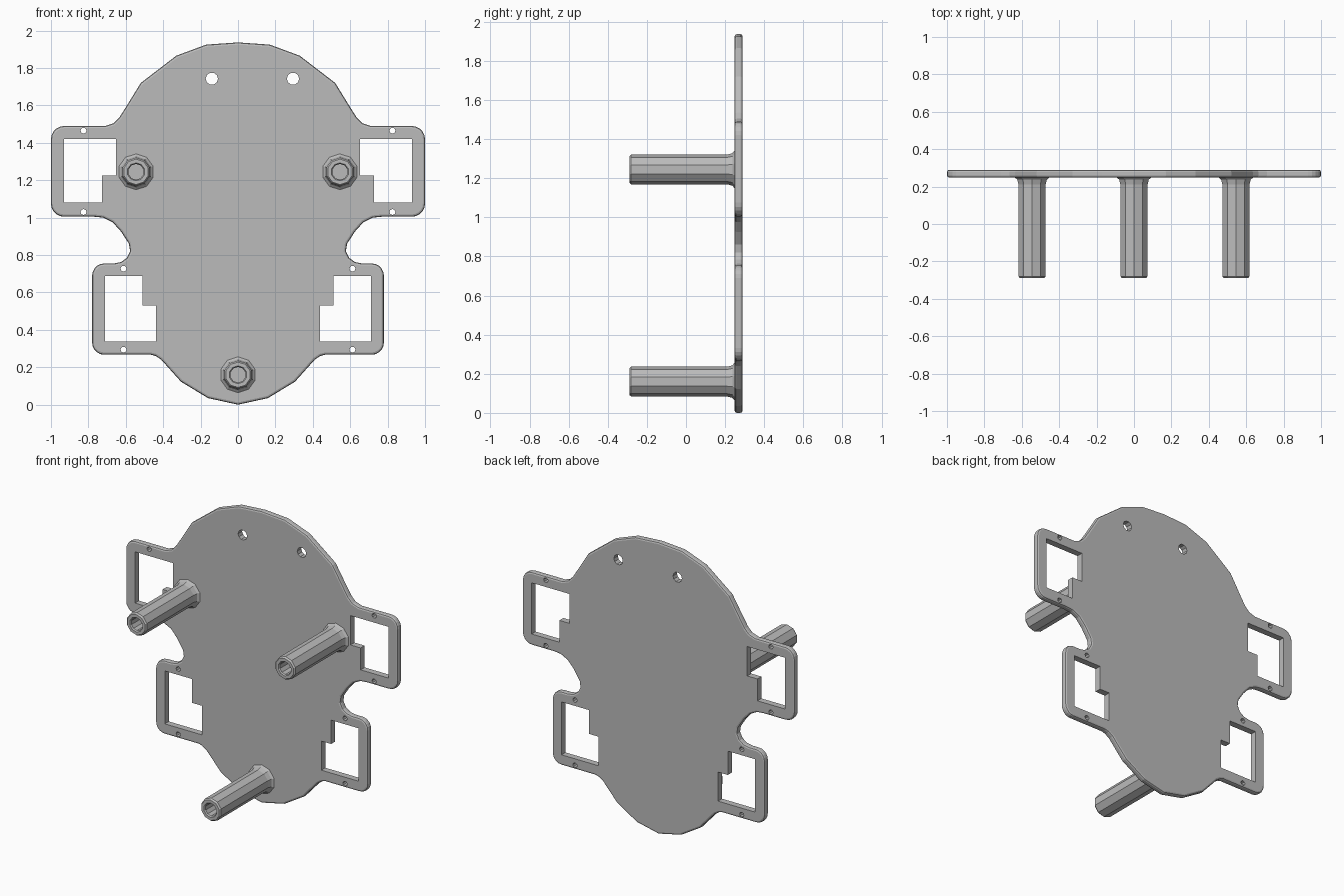
import bpy, bmesh, math

cube = bpy.data.objects.get("Cube")
if cube:
    bpy.data.objects.remove(cube, do_unlink=True)

grey = bpy.data.materials.new("plain grey")
grey.use_nodes = True
colour = (0.5, 0.5, 0.5, 1)
grey.diffuse_color = colour
grey.node_tree.nodes["Principled BSDF"].inputs["Base Color"].default_value = colour

FRONT, BACK = 0.248, 0.29


def finish(name, bm):
    bmesh.ops.recalc_face_normals(bm, faces=bm.faces)
    mesh = bpy.data.meshes.new(name)
    bm.to_mesh(mesh)
    bm.free()
    mesh.materials.append(grey)
    ob = bpy.data.objects.new(name, mesh)
    bpy.context.collection.objects.link(ob)
    return ob


def prism(bm, points, y0, y1):
    """Extrude an x-z outline from y0 to y1."""
    face = bm.faces.new([bm.verts.new((x, y0, z)) for x, z in points])
    new = bmesh.ops.extrude_face_region(bm, geom=[face])["geom"]
    bmesh.ops.translate(bm, vec=(0, y1 - y0, 0),
                        verts=[v for v in new if isinstance(v, bmesh.types.BMVert)])


def arc(cx, cz, r, start, end, steps):
    angles = [math.radians(start + (end - start) * i / steps) for i in range(steps + 1)]
    return [(cx + r * math.cos(a), cz + r * math.sin(a)) for a in angles]


# Plate outline: left half from top to bottom, then mirrored
half = [(0.17, 1.925), (0.33, 1.866), (0.52, 1.72), (0.6, 1.59), (0.635, 1.535),
        (0.665, 1.505), (0.71, 1.49)]
half += arc(0.93, 1.42, 0.07, 90, 0, 5) + arc(0.93, 1.075, 0.07, 0, -90, 5)
half += [(0.77, 1.005), (0.72, 1.0), (0.67, 0.975), (0.625, 0.925), (0.583, 0.86),
         (0.577, 0.82), (0.594, 0.785), (0.625, 0.763), (0.663, 0.755)]
half += arc(0.715, 0.69, 0.065, 90, 0, 5) + arc(0.715, 0.332, 0.065, 0, -90, 5)
half += [(0.465, 0.267), (0.44, 0.26), (0.41, 0.24), (0.305, 0.123), (0.16, 0.035)]
outline = [(0, 1.937)] + half + [(0, 0)] + [(-x, z) for x, z in reversed(half)]

bm = bmesh.new()
prism(bm, outline, FRONT, BACK)
plate = finish("mounting_plate", bm)
bevel = plate.modifiers.new("rounded rim", 'BEVEL')
bevel.width = 0.012
bevel.segments = 2
bevel.angle_limit = math.radians(60)

# Stepped motor windows, screw holes and cable holes
upper = [(0.652, 1.42), (0.93, 1.42), (0.93, 1.08), (0.727, 1.08), (0.727, 1.225), (0.652, 1.225)]
lower = [(0.51, 0.688), (0.711, 0.688), (0.711, 0.337), (0.438, 0.337), (0.438, 0.53), (0.51, 0.53)]
screws = [(0.826, 1.465), (0.826, 1.03), (0.612, 0.727), (0.612, 0.294)]
holes = [arc(x, 1.743, 0.033, 0, 324, 9) for x in (-0.14, 0.294)]
for side in (1, -1):
    for shape in [upper, lower] + [arc(x, z, 0.016, 0, 315, 7) for x, z in screws]:
        holes.append([(side * x, z) for x, z in shape])
bm = bmesh.new()
for shape in holes:
    prism(bm, shape, FRONT - 0.1, BACK + 0.1)
cutter = finish("hole_cutter", bm)
cutter.hide_render = True
cut = plate.modifiers.new("holes", 'BOOLEAN')
cut.object = cutter
cut.solver = 'EXACT'
bpy.context.view_layer.objects.active = plate
for name in [m.name for m in plate.modifiers]:
    bpy.ops.object.modifier_apply(modifier=name)
bpy.data.objects.remove(cutter, do_unlink=True)

# Ten-sided hollow standoffs with flared feet: (radius, y)
profile = [(0.096, 0.26), (0.096, FRONT), (0.083, 0.237), (0.076, 0.21), (0.076, -0.28),
           (0.068, -0.29), (0.048, -0.29), (0.042, -0.282), (0.042, 0.2)]


def standoff(name, x, z):
    bm = bmesh.new()
    rings = [[bm.verts.new((px, y, pz)) for px, pz in arc(x, z, r, 18, 342, 9)]
             for r, y in profile]
    for a, b in zip(rings, rings[1:]):
        for i in range(10):
            j = (i + 1) % 10
            bm.faces.new((a[i], a[j], b[j], b[i]))
    bm.faces.new(rings[0])
    bm.faces.new(rings[-1])
    finish(name, bm)


standoff("left_standoff", 0.545, 1.245)
standoff("right_standoff", -0.545, 1.245)
standoff("bottom_standoff", 0, 0.16)
